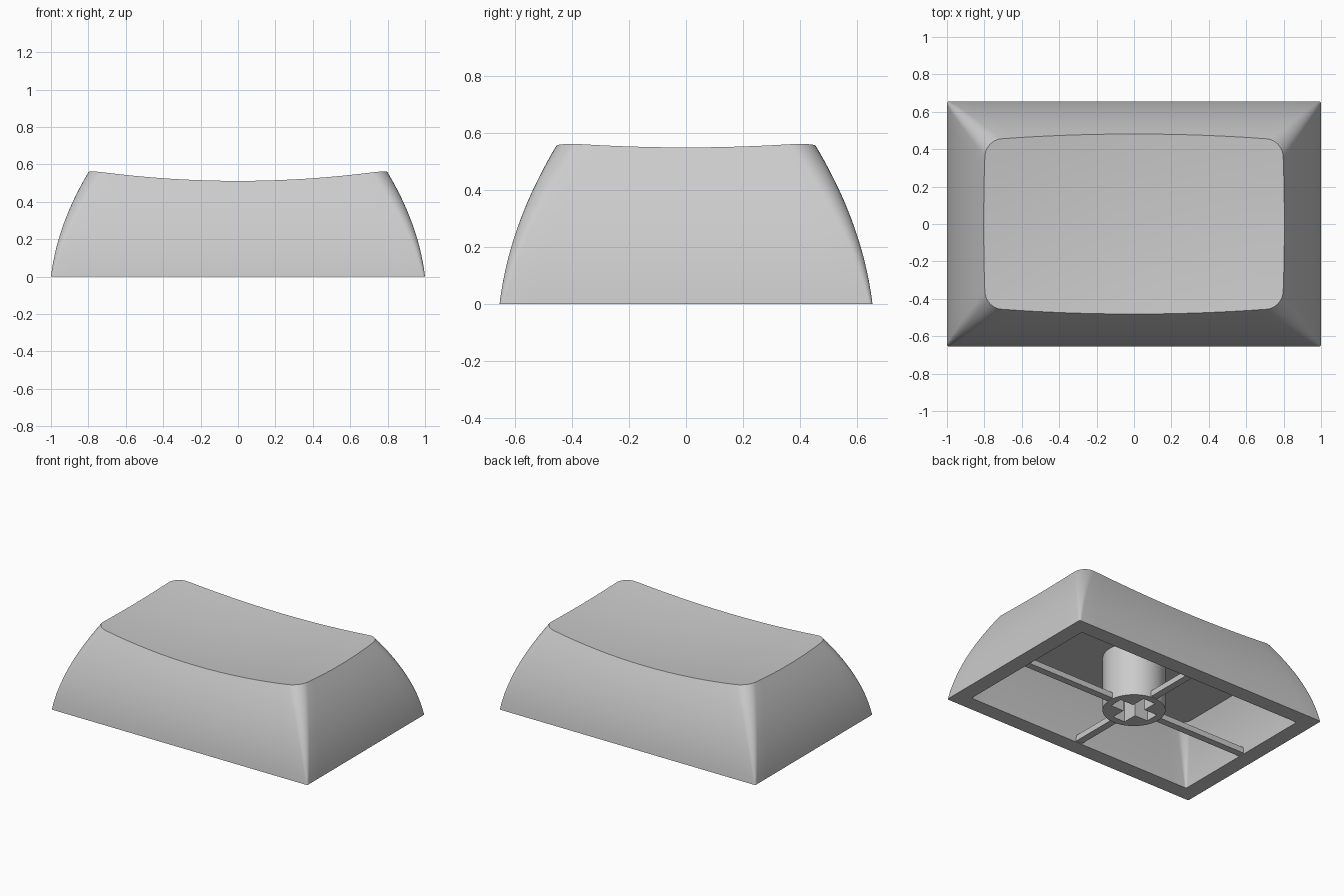
import bpy, bmesh, math
from mathutils import Vector

cube = bpy.data.objects.get("Cube")
if cube:
    bpy.data.objects.remove(cube)

grey = bpy.data.materials.new("grey plastic")
grey.use_nodes = True
GREY = (0.6, 0.6, 0.6, 1)
grey.diffuse_color = GREY
grey.node_tree.nodes["Principled BSDF"].inputs["Base Color"].default_value = GREY

HALF_X, HALF_Y, WALL, CEILING = 1.0, 0.655, 0.11, 0.38
ARC, LONG, SHORT = 8, 16, 12


def finish(name, bm):
    bmesh.ops.recalc_face_normals(bm, faces=bm.faces)
    mesh = bpy.data.meshes.new(name)
    bm.to_mesh(mesh)
    bm.free()
    obj = bpy.data.objects.new(name, mesh)
    bpy.context.collection.objects.link(obj)
    mesh.materials.append(grey)
    return obj


def smooth(obj):
    bpy.ops.object.select_all(action="DESELECT")
    obj.select_set(True)
    bpy.context.view_layer.objects.active = obj
    bpy.ops.object.shade_smooth_by_angle(angle=math.radians(30))


def dish(x, y):
    """Height of the shallow spherical top."""
    return 0.49 + (x * x + y * y) / 10.8


def outline(z, inset=0):
    """Rounded rectangle at height z; the walls curve inward as they rise."""
    lean = 0.12 * z + 0.43 * z * z + inset
    r = 0.012 + 0.14 * z
    cx, cy = HALF_X - lean - r, HALF_Y - lean - r
    centres = [(cx, cy), (-cx, cy), (-cx, -cy), (cx, -cy)]
    pts = []
    for q, (ox, oy) in enumerate(centres):
        for k in range(ARC + 1):
            a = (q + k / ARC) * math.pi / 2
            pts.append(Vector((ox + r * math.cos(a), oy + r * math.sin(a), z)))
        # straight run to the start of the next corner
        a = (q + 1) * math.pi / 2
        nx, ny = centres[(q + 1) % 4]
        end = Vector((nx + r * math.cos(a), ny + r * math.sin(a), z))
        n = SHORT if q % 2 else LONG
        start = pts[-1]
        pts += [start.lerp(end, k / n) for k in range(1, n)]
    return pts


def rim_heights():
    """Height at which each outline point meets the dish."""
    heights = [0.53] * len(outline(0))
    for _ in range(6):
        heights = [dish(*outline(z)[i].xy) for i, z in enumerate(heights)]
    return heights


# Shell: inner ceiling, inner walls, bottom rim, outer walls and dished top
bm = bmesh.new()
tops = rim_heights()
rings = [outline(CEILING * (1 - k / 10), WALL) for k in range(11)]
for k in range(15):
    rings.append([outline(z * k / 14)[i] for i, z in enumerate(tops)])
edge = rings[-1]
for k in range(1, 8):
    s = 1 - k / 8
    rings.append([Vector((p.x * s, p.y * s, dish(p.x * s, p.y * s))) for p in edge])
loops = [[bm.verts.new(p) for p in ring] for ring in rings]
for low, high in zip(loops, loops[1:]):
    for i in range(len(low)):
        j = (i + 1) % len(low)
        bm.faces.new((low[i], low[j], high[j], high[i]))
bm.faces.new(loops[0])
bm.faces.new(loops[-1])
smooth(finish("cap_shell", bm))


def box(name, centre, size):
    bm = bmesh.new()
    bmesh.ops.create_cube(bm, size=1)
    bmesh.ops.scale(bm, vec=size, verts=bm.verts)
    bmesh.ops.translate(bm, vec=centre, verts=bm.verts)
    return finish(name, bm)


# Stem: round post with a cross-shaped socket
RADIUS = 0.2
bm = bmesh.new()
bmesh.ops.create_cone(bm, cap_ends=True, segments=48, radius1=RADIUS, radius2=RADIUS,
                      depth=CEILING + 0.02)
bmesh.ops.translate(bm, vec=(0, 0, CEILING / 2 + 0.01), verts=bm.verts)
stem = finish("stem", bm)
bpy.context.view_layer.objects.active = stem
for size in ((0.3, 0.095, 0.56), (0.095, 0.3, 0.56)):
    cutter = box("socket_cutter", (0, 0, 0), size)
    cutter.hide_render = True
    mod = stem.modifiers.new("socket", "BOOLEAN")
    mod.operation, mod.solver, mod.object = "DIFFERENCE", "EXACT", cutter
    bpy.ops.object.modifier_apply(modifier=mod.name)
    bpy.data.objects.remove(cutter)
smooth(stem)

# Thin ribs joining the stem to the walls
for side, label in ((1, "left"), (-1, "right")):
    reach = HALF_X - WALL + 0.01
    mid = (RADIUS - 0.02 + reach) / 2
    box("rib_" + label, (side * mid, 0, 0.025), (reach - RADIUS + 0.02, 0.05, 0.04))
for side, label in ((1, "back"), (-1, "front")):
    reach = HALF_Y - WALL + 0.01
    mid = (RADIUS - 0.02 + reach) / 2
    box("rib_" + label, (0, side * mid, 0.025), (0.05, reach - RADIUS + 0.02, 0.04))
